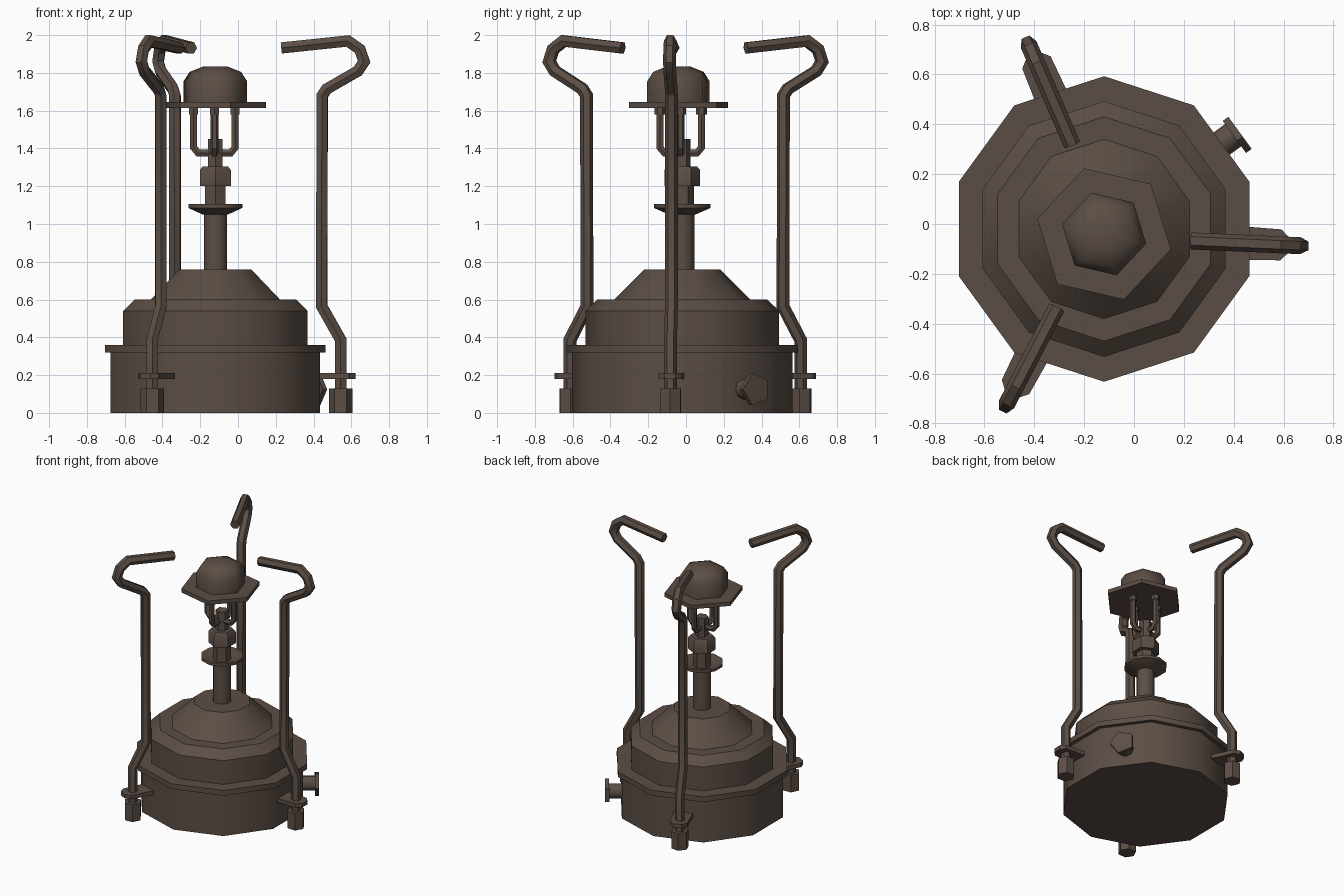
import bpy, bmesh, math
from mathutils import Vector, Matrix

if "Cube" in bpy.data.objects:
    bpy.data.objects.remove(bpy.data.objects["Cube"])

CX, CY = -0.12, -0.02
metal = bpy.data.materials.new("dark brown metal")
metal.diffuse_color = (0.105, 0.076, 0.059, 1)
metal.use_nodes = True
metal.node_tree.nodes["Principled BSDF"].inputs["Base Color"].default_value = metal.diffuse_color


def finish(name, bm, angle=40):
    bmesh.ops.recalc_face_normals(bm, faces=bm.faces)
    me = bpy.data.meshes.new(name)
    bm.to_mesh(me)
    bm.free()
    ob = bpy.data.objects.new(name, me)
    bpy.context.collection.objects.link(ob)
    me.materials.append(metal)
    bpy.ops.object.select_all(action='DESELECT')
    ob.select_set(True)
    bpy.context.view_layer.objects.active = ob
    bpy.ops.object.shade_smooth_by_angle(angle=math.radians(angle))
    return ob


def skin(name, rings, angle=40):
    """Join rings of points into a closed tube with capped ends."""
    bm = bmesh.new()
    vs = [[bm.verts.new(p) for p in r] for r in rings]
    n = len(vs[0])
    for a, b in zip(vs, vs[1:]):
        for i in range(n):
            j = (i + 1) % n
            bm.faces.new((a[i], a[j], b[j], b[i]))
    bm.faces.new(vs[0])
    bm.faces.new(vs[-1])
    return finish(name, bm, angle)


def lathe(name, profile, sides, start=90, centre=(CX, CY, 0), angle=40, turn=None):
    """Turned part from (radius, height) pairs; turn reorients the axis."""
    m = Matrix.Translation(centre) @ (turn or Matrix.Identity(4))
    rings = []
    for r, z in profile:
        ring = []
        for i in range(sides):
            a = math.radians(start) + math.tau * i / sides
            ring.append(m @ Vector((r * math.cos(a), r * math.sin(a), z)))
        rings.append(ring)
    return skin(name, rings, angle)


def rod(name, path, side, radius, sides=6):
    """Bent rod along a planar path; side is the normal of its plane."""
    pts = [Vector(p) for p in path]
    rings = []
    for i, p in enumerate(pts):
        d0 = (p - pts[i - 1]).normalized() if i else (pts[1] - p).normalized()
        d1 = (pts[i + 1] - p).normalized() if i < len(pts) - 1 else d0
        t = (d0 + d1).normalized()
        n = side.cross(t) / max(0.5, t.dot(d0))
        rings.append([p + radius * (n * math.cos(math.tau * (k + 0.5) / sides)
                                    + side * math.sin(math.tau * (k + 0.5) / sides))
                      for k in range(sides)])
    return skin(name, rings, 35)


# Fuel tank
lathe("fuel_tank", [(0.584, 0), (0.584, 0.32), (0.613, 0.32), (0.613, 0.36), (0.513, 0.36),
                    (0.513, 0.54), (0.45, 0.6), (0.36, 0.6), (0.2, 0.76)], 10)

# Riser stem, priming cup and nut
lathe("riser_stem", [(0.064, 0.74), (0.064, 1.07)], 10)
lathe("priming_cup", [(0.07, 1.05), (0.15, 1.085), (0.15, 1.105), (0.125, 1.105), (0.06, 1.075)], 10)
lathe("upper_stem", [(0.062, 1.06), (0.062, 1.21)], 6)
lathe("burner_nut", [(0.095, 1.2), (0.095, 1.285), (0.078, 1.305)], 6)
lathe("jet_post", [(0.044, 1.29), (0.044, 1.45)], 6)

# Four burner tubes with sockets under the plate
for k in range(4):
    a = math.tau * k / 4
    d = Vector((math.cos(a), math.sin(a), 0))
    c = Vector((CX - 0.005, CY - 0.008, 0))
    path = [c + d * r + Vector((0, 0, z)) for r, z in
            [(0.0, 1.375), (0.085, 1.375), (0.11, 1.405), (0.11, 1.62)]]
    rod("burner_tube", path, Vector((-d.y, d.x, 0)), 0.021)
    lathe("tube_socket", [(0.028, 1.58), (0.028, 1.62)], 6, centre=c + d * 0.11)

# Burner plate and dome
head = (CX, CY - 0.02, 0)
lathe("burner_plate", [(0.275, 1.615), (0.275, 1.645)], 6, 47, head)
lathe("burner_dome", [(0.173, 1.64), (0.173, 1.755), (0.14, 1.805), (0.068, 1.833)],
      6, 47, head, 65)

# Filler neck and cap on the side of the tank
turn = Matrix.Rotation(math.radians(36), 4, 'Z') @ Matrix.Rotation(math.pi / 2, 4, 'Y')
lathe("filler_neck", [(0.055, 0.53), (0.055, 0.65)], 8, 0, (CX, CY, 0.125), 50, turn)
lathe("filler_cap", [(0.088, 0.64), (0.088, 0.668)], 5, -90, (CX, CY, 0.125), 40, turn)

# Three pot legs: inner hook tip and direction in plan
leg_profile = [(0.315, 0.1), (0.315, 0.385), (0.213, 0.565), (0.216, 1.68), (0.24, 1.715),
               (0.405, 1.81), (0.438, 1.86), (0.415, 1.925), (0.352, 1.969), (0.0, 1.932)]
for x, y, deg in [(0.23, -0.068, -2.5), (-0.248, 0.318, 113.5), (-0.31, -0.335, 242.6)]:
    a = math.radians(deg)
    d = Vector((math.cos(a), math.sin(a), 0))
    s = Vector((-d.y, d.x, 0))
    o = Vector((x, y, 0))
    rod("pot_leg", [o + d * u + Vector((0, 0, z)) for u, z in leg_profile], s, 0.034)
    # Foot nut
    lathe("leg_foot", [(0.062, 0), (0.062, 0.13)], 6, deg, o + d * 0.315)
    # Bracket plate from the tank
    outline = [(0.13, -0.07), (0.36, -0.062), (0.392, -0.03), (0.392, 0.03),
               (0.36, 0.062), (0.13, 0.07)]
    skin("leg_bracket", [[o + d * u + s * v + Vector((0, 0, z)) for u, v in outline]
                         for z in (0.18, 0.21)], 30)
